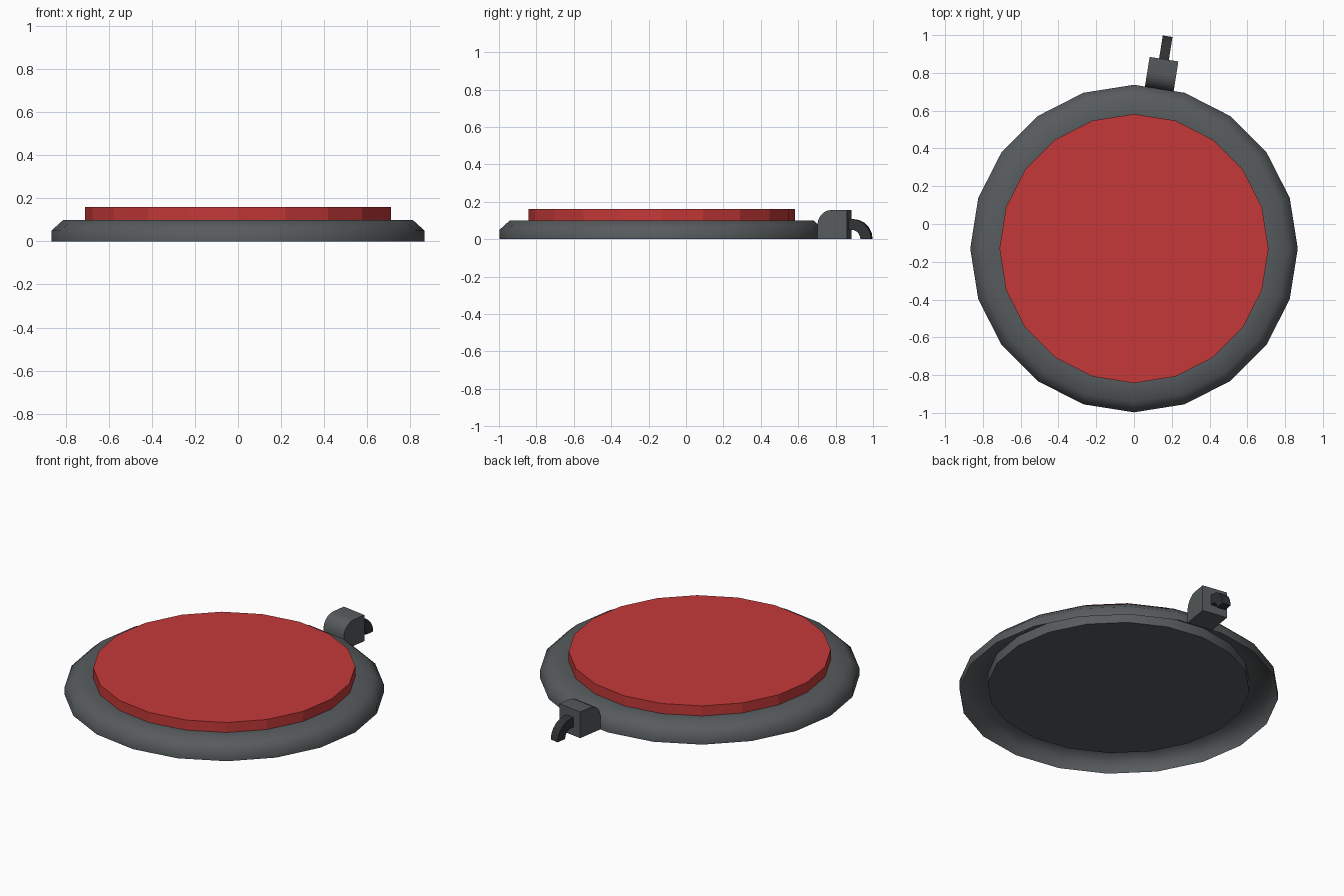
import bpy, bmesh
from math import sin, cos, pi, radians
from mathutils import Matrix

if "Cube" in bpy.data.objects:
    bpy.data.objects.remove(bpy.data.objects["Cube"])

SIDES = 20
CENTRE = Matrix.Translation((0, -0.13, 0))


def material(name, colour):
    m = bpy.data.materials.new(name)
    m.diffuse_color = (*colour, 1)
    m.use_nodes = True
    m.node_tree.nodes["Principled BSDF"].inputs["Base Color"].default_value = m.diffuse_color
    return m


GREY = material("grey", (0.095, 0.105, 0.11))
DARK = material("dark_grey", (0.03, 0.033, 0.036))
RED = material("red", (0.56, 0.04, 0.04))


def finish(bm, name, mat, matrix, smooth=None):
    me = bpy.data.meshes.new(name)
    bm.to_mesh(me)
    bm.free()
    me.materials.append(mat)
    ob = bpy.data.objects.new(name, me)
    ob.matrix_world = matrix
    bpy.context.collection.objects.link(ob)
    if smooth:
        bpy.ops.object.select_all(action='DESELECT')
        ob.select_set(True)
        bpy.context.view_layer.objects.active = ob
        bpy.ops.object.shade_smooth_by_angle(angle=radians(smooth))
    return ob


def lathe(name, profile, mat, cap, smooth=None):
    """Turn an (r, z) profile listed from the outside bottom inwards; cap its last ring."""
    bm = bmesh.new()
    rings = [[bm.verts.new((r * cos(2 * pi * i / SIDES), r * sin(2 * pi * i / SIDES), z))
              for i in range(SIDES)] for r, z in profile]
    for a, b in zip(rings, rings[1:]):
        for i in range(SIDES):
            j = (i + 1) % SIDES
            bm.faces.new((a[i], a[j], b[j], b[i]))
    if cap:
        bm.faces.new(rings[-1])
    return finish(bm, name, mat, CENTRE, smooth)


def extrude_x(name, outline, width, mat, matrix, smooth=None):
    """Extrude a (y, z) outline to a width centred on x = 0."""
    bm = bmesh.new()
    face = bm.faces.new([bm.verts.new((-width / 2, y, z)) for y, z in outline])
    new = bmesh.ops.extrude_face_region(bm, geom=[face])["geom"]
    bmesh.ops.translate(bm, vec=(width, 0, 0),
                        verts=[v for v in new if isinstance(v, bmesh.types.BMVert)])
    bmesh.ops.recalc_face_normals(bm, faces=bm.faces)
    return finish(bm, name, mat, matrix, smooth)


def arc(cy, cz, r, start, end, n):
    return [(cy + r * cos(radians(start + (end - start) * k / n)),
             cz + r * sin(radians(start + (end - start) * k / n))) for k in range(n + 1)]


# base shell, open underneath, with a sunken well for the pad
base = lathe("base_ring", [(0.867, 0), (0.867, 0.05), (0.812, 0.1), (0.712, 0.1),
                           (0.712, 0.04)], GREY, True, 60)
# keep the flat top of the rim crisp
sharp = base.data.attributes.get("sharp_edge") or \
    base.data.attributes.new("sharp_edge", 'BOOLEAN', 'EDGE')
for e in base.data.edges:
    ends = [base.data.vertices[v].co for v in e.vertices]
    if all(abs(c.z - 0.1) < 1e-4 and c.xy.length > 0.8 for c in ends):
        sharp.data[e.index].value = True

# red pad
lathe("red_pad", [(0.712, 0.1), (0.712, 0.16)], RED, True)

# cable socket and cable stub, centred on one rim facet
side = CENTRE @ Matrix.Rotation(radians(-9), 4, 'Z')
extrude_x("cable_socket", [(0.855, 0), (1.015, 0), (1.015, 0.157)]
          + arc(0.935, 0.077, 0.08, 90, 180, 5), 0.154, GREY, side, 30)
extrude_x("cable_stub", arc(1.02, 0, 0.117, 0, 90, 5) and
          [(1.01, 0.05), (1.01, 0.108)] + arc(1.03, 0, 0.108, 90, 0, 5)
          + arc(1.03, 0, 0.05, 0, 90, 5), 0.052, DARK, side, 30)
